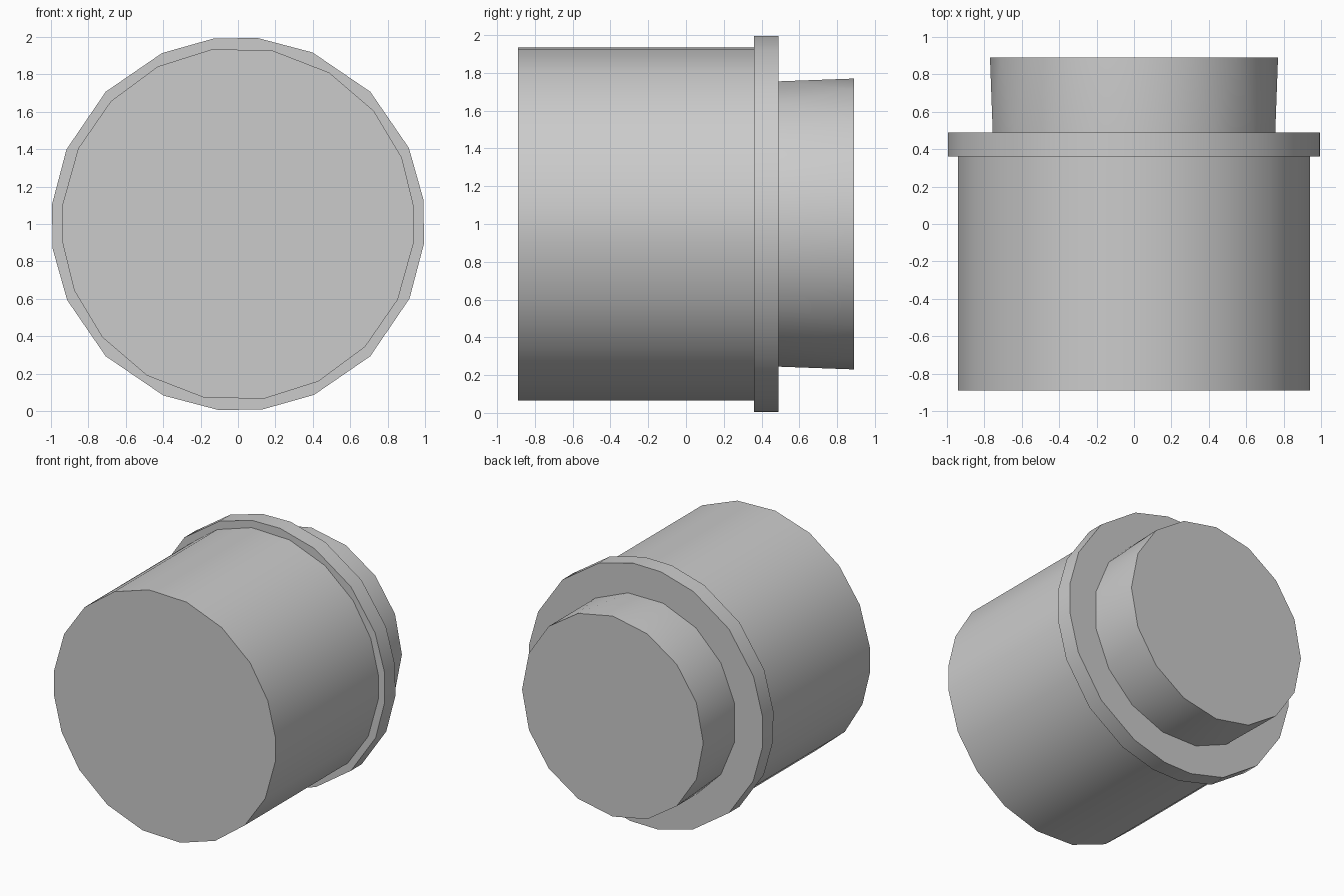
import bpy, bmesh
from math import cos, sin, radians

if "Cube" in bpy.data.objects:
    bpy.data.objects.remove(bpy.data.objects["Cube"])


def drum(name, radius, y0, y1, front_angles, back_angles, front_cap=True, back_cap=True):
    """Drum along y; sides are split so the two rims may be turned against each other."""
    bm = bmesh.new()

    def ring(angles, y):
        return [bm.verts.new((radius * cos(radians(t)), y, 1 + radius * sin(radians(t))))
                for t in angles]

    a, b = ring(front_angles, y0), ring(back_angles, y1)
    n = len(a)
    for i in range(n):
        j = (i + 1) % n
        if front_angles == back_angles:
            bm.faces.new((a[i], b[i], b[j], a[j]))
        else:
            bm.faces.new((a[i], b[i], a[j]))
            bm.faces.new((b[i], b[j], a[j]))
    if front_cap:
        bm.faces.new(a)
    if back_cap:
        bm.faces.new(b[::-1])
    mesh = bpy.data.meshes.new(name)
    bm.to_mesh(mesh)
    bm.free()
    obj = bpy.data.objects.new(name, mesh)
    bpy.context.collection.objects.link(obj)
    bpy.ops.object.select_all(action='DESELECT')
    obj.select_set(True)
    bpy.context.view_layer.objects.active = obj
    bpy.ops.object.shade_smooth_by_angle(angle=radians(40))
    return obj


# Main body: two half circles of ten points each
half = [5.5, 22, 39.8, 59, 78.6, 98.2, 117, 136, 154.7, 174]
body_angles = half + [t + 180 for t in half]
drum("main_body", 0.945, -0.89, 0.36, body_angles, body_angles, back_cap=False)

# Collar: the same five points in each quarter
collar_angles = [t + q * 90 for q in range(4) for t in (-6, 7.5, 24, 45, 66.5)]
drum("collar", 1.0, 0.36, 0.49, collar_angles, collar_angles)

# Rear plug: sixteen sides, rims turned by half a step
base_angles = [(i - 0.5) * 22.5 for i in range(16)]
end_angles = [i * 22.5 for i in range(16)]
drum("rear_plug", 0.77, 0.49, 0.89, base_angles, end_angles, front_cap=False)
